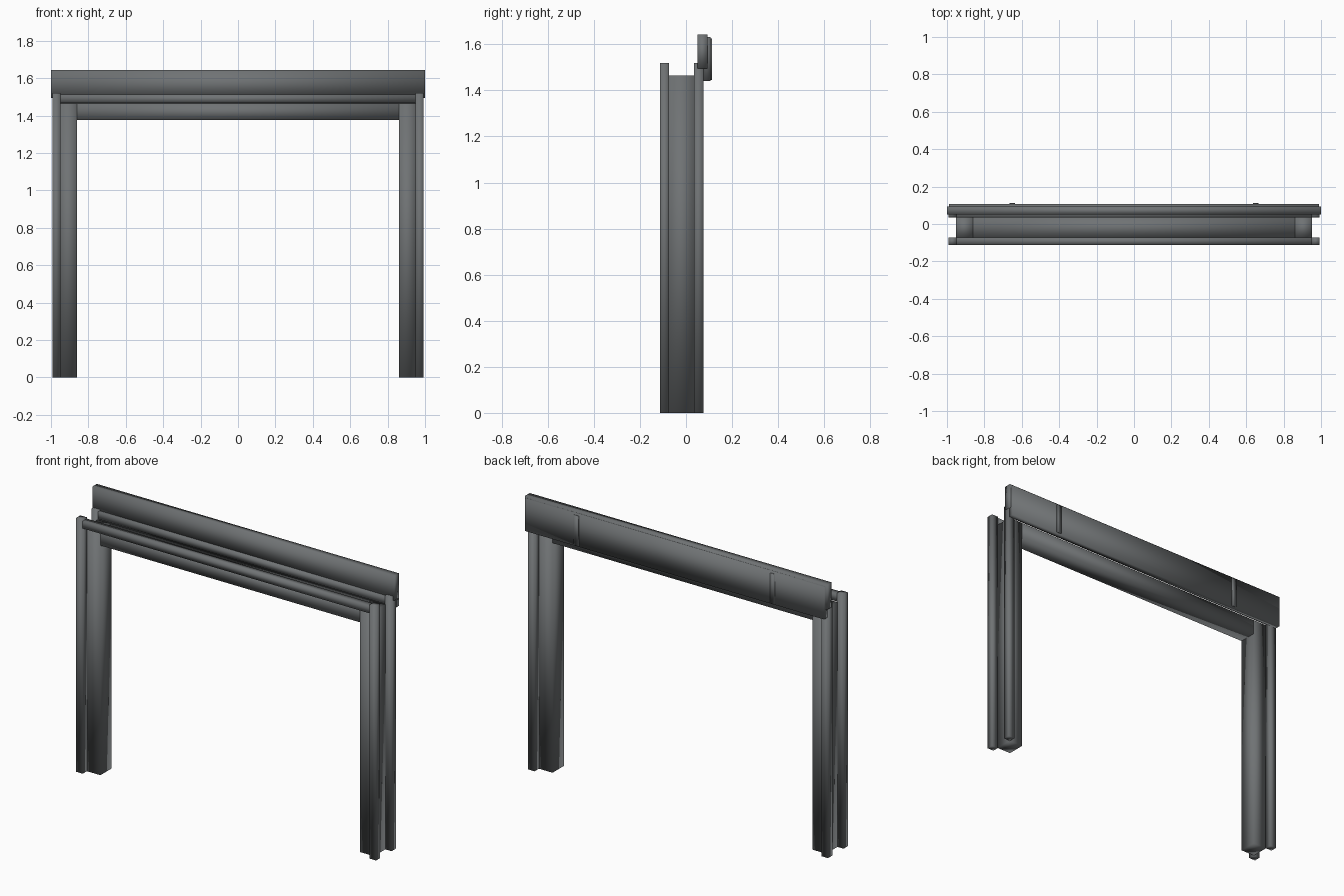
import bpy
import bmesh
from mathutils import Vector

cube = bpy.data.objects.get("Cube")
if cube:
    bpy.data.objects.remove(cube, do_unlink=True)

# Single dark metal finish
metal = bpy.data.materials.new("dark_grey_metal")
metal.use_nodes = True
colour = (0.16, 0.17, 0.175, 1.0)
metal.diffuse_color = colour
metal.node_tree.nodes["Principled BSDF"].inputs["Base Color"].default_value = colour


def box(name, xs, ys, zs):
    """Smooth-shaded box given by its extent on each axis."""
    low, high = (Vector(p) for p in zip(xs, ys, zs))
    bm = bmesh.new()
    bmesh.ops.create_cube(bm, size=1)
    bmesh.ops.scale(bm, vec=high - low, verts=bm.verts)
    bmesh.ops.translate(bm, vec=(low + high) / 2, verts=bm.verts)
    for face in bm.faces:
        face.smooth = True
    mesh = bpy.data.meshes.new(name)
    bm.to_mesh(mesh)
    bm.free()
    mesh.materials.append(metal)
    obj = bpy.data.objects.new(name, mesh)
    bpy.context.collection.objects.link(obj)
    return obj


def mirrored_pair(name, xs, ys, zs):
    """The same box on the left (+x) and the right (-x)."""
    box("left_" + name, xs, ys, zs)
    box("right_" + name, (-xs[1], -xs[0]), ys, zs)


front = (-0.112, -0.073)
back = (0.034, 0.075)
core = (front[1], back[0])

# Posts and lintel lining the opening
mirrored_pair("post", (0.86, 0.952), core, (0, 1.465))
box("lintel", (-0.86, 0.86), core, (1.375, 1.465))

# Trim strips in front of and behind the posts, joined by top rails
for side, depth in (("front", front), ("back", back)):
    mirrored_pair(side + "_trim", (0.95, 0.993), depth, (0, 1.52))
    box(side + "_top_rail", (-0.95, 0.95), depth, (1.468, 1.512))

# Fascia board over the opening, with its backing board
box("fascia_board", (-1, 1), (0.05, 0.093), (1.495, 1.643))
box("backing_board", (-0.99, 0.99), (0.076, 0.107), (1.44, 1.632))

# Thin straps on the rear of the backing board
mirrored_pair("rear_strap", (0.635, 0.665), (0.105, 0.113), (1.445, 1.625))
